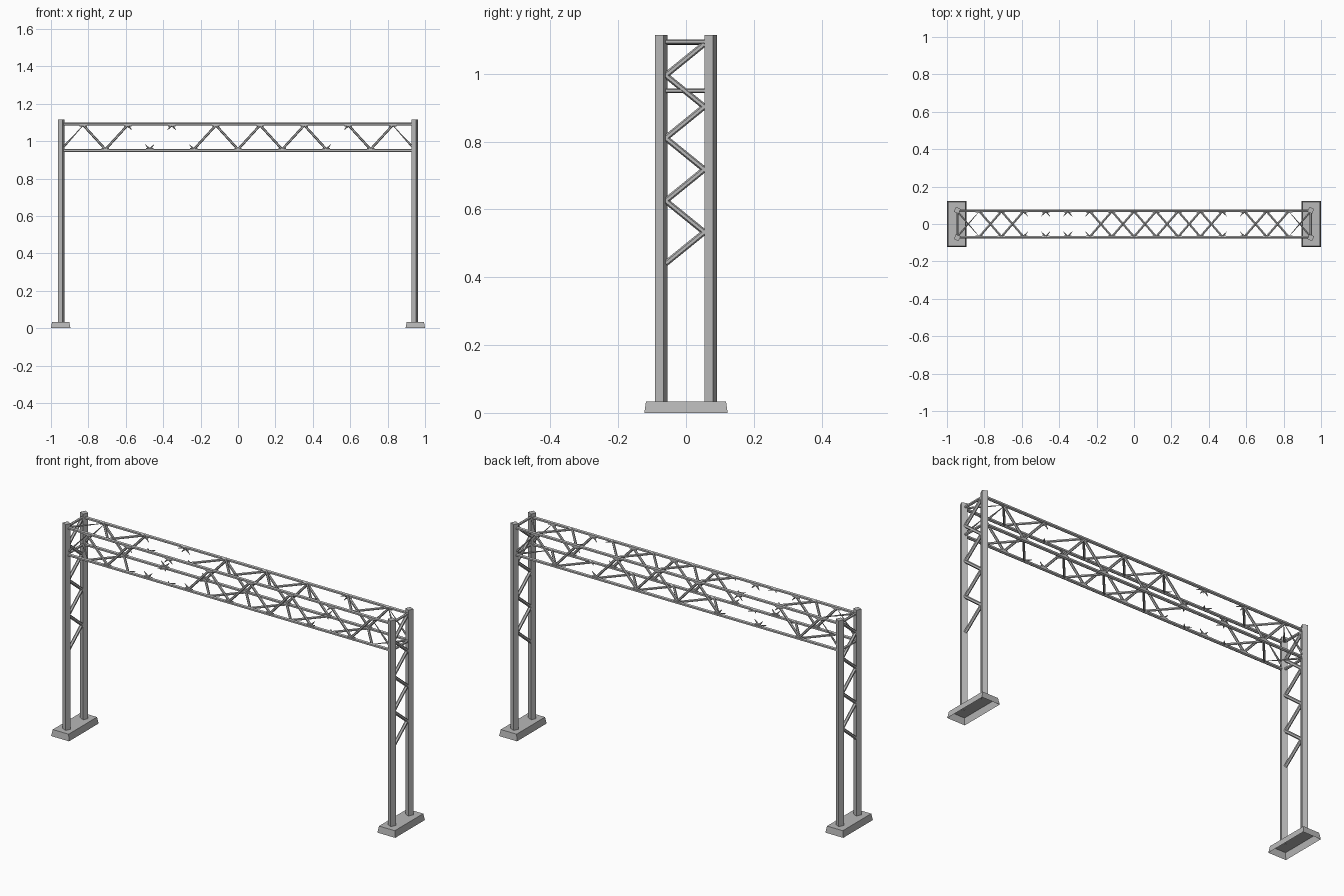
import bpy
import bmesh
from math import radians
from mathutils import Matrix, Vector

cube = bpy.data.objects.get("Cube")
if cube:
    bpy.data.objects.remove(cube, do_unlink=True)

steel = bpy.data.materials.new("galvanised_grey")
steel.use_nodes = True
GREY = (0.48, 0.48, 0.48, 1)
steel.diffuse_color = GREY
steel.node_tree.nodes["Principled BSDF"].inputs["Base Color"].default_value = GREY


def finish(name, bm):
    mesh = bpy.data.meshes.new(name)
    bm.to_mesh(mesh)
    bm.free()
    mesh.materials.append(steel)
    obj = bpy.data.objects.new(name, mesh)
    bpy.context.collection.objects.link(obj)
    return obj


def rod(bm, a, b, r1, r2=None, sides=6):
    """Straight bar from a to b, optionally tapering."""
    a, b = Vector(a), Vector(b)
    d = b - a
    turn = d.to_track_quat('Z', 'Y').to_matrix().to_4x4()
    bmesh.ops.create_cone(bm, cap_ends=True, segments=sides, radius1=r1,
                          radius2=r1 if r2 is None else r2, depth=d.length,
                          matrix=Matrix.Translation((a + b) / 2) @ turn)


POST_X, POST_Y = 0.945, 0.073
CHORD_Y, TOP_Z, LOW_Z = 0.071, 1.091, 0.95
ROD = 0.0065
PANELS = 16
STEP = 2 * POST_X / PANELS
EMPTY = (3, 4, 5, 12)           # panels without a diagonal


def lacing(name, even, odd):
    """Zigzag along x between two (y, z) lines."""
    bm = bmesh.new()
    pts = [Vector((-POST_X + i * STEP, *(odd if i % 2 else even)))
           for i in range(PANELS + 1)]
    for i in range(PANELS):
        a, b = pts[i], pts[i + 1]
        if i in EMPTY:          # only short bent stubs at the nodes
            rod(bm, a, a.lerp(b, 0.2), ROD, 0.001)
            rod(bm, b, b.lerp(a, 0.2), ROD, 0.001)
        elif i == 0:
            rod(bm, a, b, ROD, 0.001)
        elif i == PANELS - 1:
            rod(bm, b, a, ROD, 0.001)
        else:
            rod(bm, a, b, ROD)
    # small bends at the nodes
    for p in pts[1:-1]:
        rod(bm, p - Vector((0.02, 0, 0)), p + Vector((0.02, 0, 0)), ROD)
    finish(name, bm)


# Four long chords
for zname, z in (("upper", TOP_Z), ("lower", LOW_Z)):
    for yname, y in (("front", -CHORD_Y), ("back", CHORD_Y)):
        bm = bmesh.new()
        rod(bm, (-POST_X, y, z), (POST_X, y, z), 0.0085)
        finish(f"{zname}_{yname}_chord", bm)

# Diagonals on the four faces of the truss
IN_Y, IN_T, IN_L = CHORD_Y - 0.003, TOP_Z - 0.006, LOW_Z + 0.006
lacing("front_lacing", (-CHORD_Y, IN_L), (-CHORD_Y, IN_T))
lacing("back_lacing", (CHORD_Y, IN_L), (CHORD_Y, IN_T))
lacing("upper_lacing", (-IN_Y, TOP_Z), (IN_Y, TOP_Z))
lacing("lower_lacing", (IN_Y, LOW_Z), (-IN_Y, LOW_Z))

# End supports
for side, s in (("left", 1), ("right", -1)):
    x = s * POST_X

    # Tapered foot, open underneath
    bm = bmesh.new()
    bmesh.ops.create_cube(bm, size=1)
    for v in bm.verts:
        top = v.co.z > 0
        v.co.x = s * 0.948 + v.co.x * (0.092 if top else 0.104)
        v.co.y *= 0.236 if top else 0.246
        v.co.z = 0.034 if top else 0
    under = [f for f in bm.faces if f.normal.z < -0.5 or
             all(v.co.z == 0 for v in f.verts)]
    bmesh.ops.delete(bm, geom=under, context='FACES_ONLY')
    finish(f"{side}_foot", bm)

    # Turned square posts
    for yname, y in (("front", -POST_Y), ("back", POST_Y)):
        bm = bmesh.new()
        bmesh.ops.create_cube(bm, size=1)
        bmesh.ops.transform(
            bm, verts=bm.verts,
            matrix=Matrix.Translation((x, y, 0.574)) @
            Matrix.Rotation(radians(-25), 4, 'Z') @
            Matrix.Diagonal((0.028, 0.028, 1.082, 1)))
        finish(f"{side}_{yname}_post", bm)

    # Zigzag brace and cross bars between the posts
    bm = bmesh.new()
    pts = [Vector((x, -0.06 if i % 2 else 0.054, 1.088 - i * 0.0925))
           for i in range(8)]
    for a, b in zip(pts, pts[1:]):
        rod(bm, a, b, 0.0085)
    for z in (1.094, LOW_Z):
        rod(bm, (x, -0.065, z), (x, 0.065, z), 0.007)
    finish(f"{side}_post_brace", bm)
